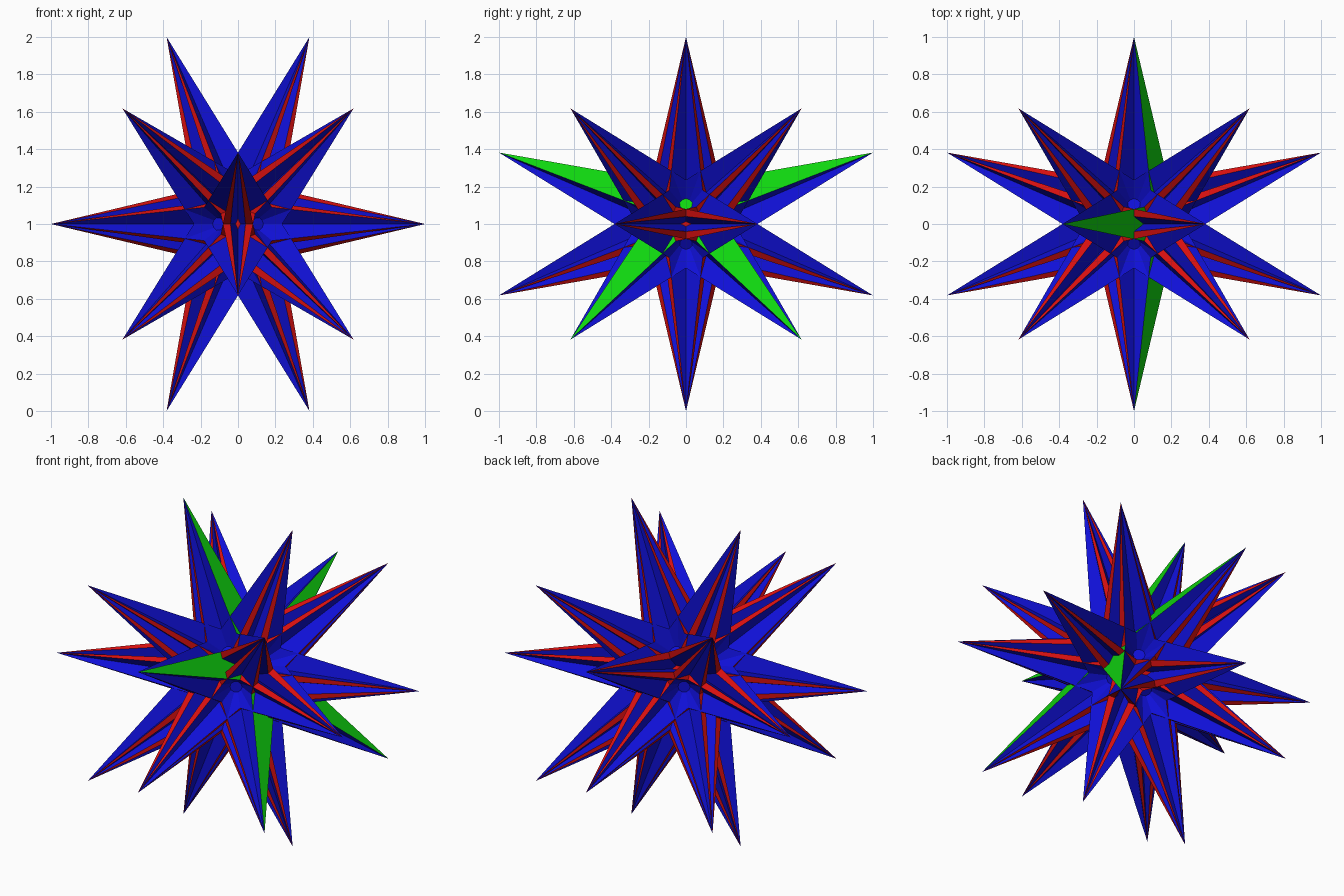
import bpy, bmesh, math
from itertools import product
from mathutils import Vector

if "Cube" in bpy.data.objects:
    bpy.data.objects.remove(bpy.data.objects["Cube"])


def make_material(name, rgb):
    m = bpy.data.materials.new(name)
    m.use_nodes = True
    m.diffuse_color = (*rgb, 1)
    bsdf = next(n for n in m.node_tree.nodes if n.type == 'BSDF_PRINCIPLED')
    bsdf.inputs["Base Color"].default_value = (*rgb, 1)
    return m


MATS = [make_material("blue", (0.005, 0.005, 0.68)),
        make_material("red", (0.68, 0.005, 0.005)),
        make_material("green", (0.005, 0.68, 0.005))]
BLUE, RED, GREEN = 0, 1, 2


def finish(bm, name):
    bmesh.ops.recalc_face_normals(bm, faces=bm.faces)
    me = bpy.data.meshes.new(name)
    bm.to_mesh(me)
    bm.free()
    for m in MATS:
        me.materials.append(m)
    ob = bpy.data.objects.new(name, me)
    ob.location.z = 1
    bpy.context.collection.objects.link(ob)
    return ob


def cyclic(a, b):
    """All sign and cyclic variants of (a, 0, b)."""
    out = []
    for s, t in product((1, -1), repeat=2):
        x, z = a * s, b * t
        out += [Vector((x, 0, z)), Vector((z, x, 0)), Vector((0, z, x))]
    return out


# Directions: 20 spike tips and 12 star-plane normals
PHI = (1 + 5 ** 0.5) / 2
K = 1 / PHI
tips = cyclic(K * K, 1) + [Vector(p) * K for p in product((1, -1), repeat=3)]
normals = [v.normalized() for v in cyclic(PHI, 1)]
green_normal = Vector((PHI, 0, 1)).normalized()
DIST = min(abs(n.dot(tips[0])) for n in normals)   # star plane to centre

# Spike cross-section sizes per unit of distance from the tip
FACE = 0.191      # axis to star plane
HALF = 0.113      # half width of a star arm
SLOT = 0.056      # half width of the slot between the red bands
SLOT_IN = 0.075   # axis to slot bottom
NOTCH = 0.09      # axis to the notch between arms
LENGTH = 1.0

# Spikes: three banded arms each, with blue notches between
bm = bmesh.new()
for tip in tips:
    axis = tip.normalized()
    planes = [n for n in normals if abs(n.dot(tip) - DIST) < 0.01]
    ref = planes[0]
    ref_e = (ref - axis * ref.dot(axis)).normalized()
    ref_f = axis.cross(ref_e)
    planes.sort(key=lambda n: math.atan2(n.dot(ref_f), n.dot(ref_e)) % 6.28)
    base = tip - axis * LENGTH
    ring, mats = [], []
    for n in planes:
        e = (n - axis * n.dot(axis)).normalized()
        f = axis.cross(e)
        is_green = n.dot(green_normal) > 0.99
        bottom = FACE if is_green else SLOT_IN
        section = [(FACE, -HALF), (FACE, -SLOT), (bottom, 0),
                   (FACE, SLOT), (FACE, HALF),
                   (NOTCH * 0.5, NOTCH * math.sin(math.pi / 3))]
        ring += [bm.verts.new(base + (e * a + f * b) * LENGTH)
                 for a, b in section]
        if is_green:
            mats += [GREEN] * 4 + [BLUE] * 2
        else:
            mats += [RED, BLUE, BLUE, RED, BLUE, BLUE]
    top = bm.verts.new(tip)
    for i, m in enumerate(mats):
        face = bm.faces.new((ring[i], ring[(i + 1) % len(ring)], top))
        face.material_index = m
    bm.faces.new(ring[::-1])
finish(bm, "spikes")

# Core: a twelve-sided solid lying on the star planes
bm = bmesh.new()
for tip in tips:
    bm.verts.new(tip.normalized() * DIST * 1.2584)
bmesh.ops.convex_hull(bm, input=bm.verts)
bmesh.ops.dissolve_limit(bm, angle_limit=0.02, verts=bm.verts, edges=bm.edges)
bm.normal_update()
for face in bm.faces:
    is_green = face.calc_center_median().normalized().dot(green_normal) > 0.95
    face.material_index = GREEN if is_green else BLUE
finish(bm, "core")

# Red studs where neighbouring arms meet
bm = bmesh.new()
for i, a in enumerate(normals):
    for b in normals[:i]:
        if a.dot(b) > 0.4:
            d = (a + b).normalized()
            turn = d.to_track_quat('Z', 'Y').to_matrix().to_4x4()
            turn.translation = d * 0.235
            bmesh.ops.create_cone(bm, cap_ends=True, segments=8, radius1=0.05,
                                  radius2=0.035, depth=0.03, matrix=turn)
for face in bm.faces:
    face.material_index = RED
finish(bm, "studs")
